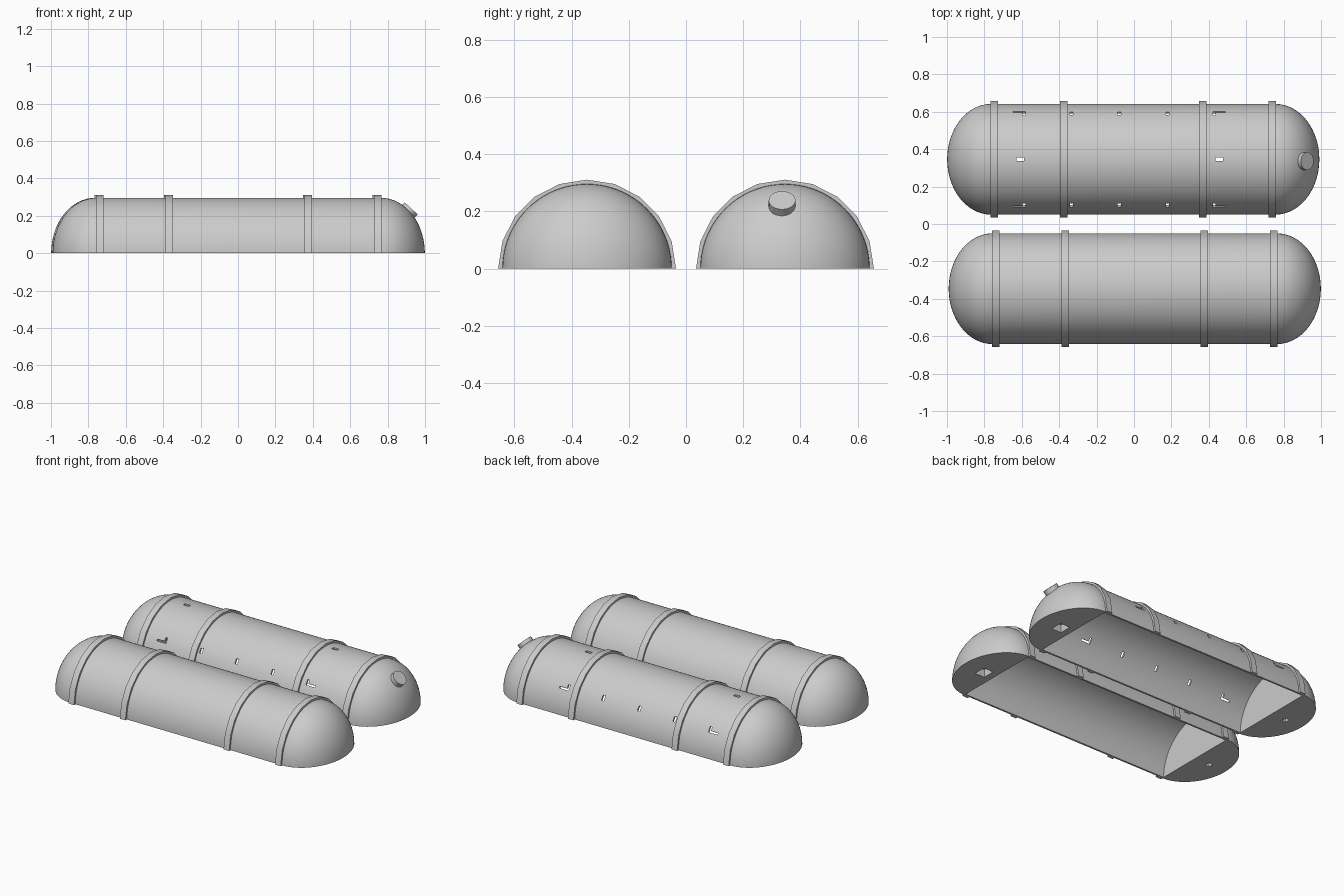
import bpy, bmesh
from math import sin, cos, pi, radians
from mathutils import Matrix, Vector

if "Cube" in bpy.data.objects:
    bpy.data.objects.remove(bpy.data.objects["Cube"])

grey = bpy.data.materials.new("plain grey")
grey.use_nodes = True
COLOUR = (0.6, 0.6, 0.6, 1)
grey.diffuse_color = COLOUR
grey.node_tree.nodes["Principled BSDF"].inputs["Base Color"].default_value = COLOUR

R, WALL = 0.296, 0.012        # shell radius and thickness
STRAIGHT, TIP = 0.76, 0.995   # half length of the tube, and of the whole tank
SPACING, SHIFT = 0.346, 0.004


def finish(name, bm, location=(0, 0, 0)):
    bmesh.ops.recalc_face_normals(bm, faces=bm.faces)
    mesh = bpy.data.meshes.new(name)
    bm.to_mesh(mesh)
    bm.free()
    mesh.materials.append(grey)
    ob = bpy.data.objects.new(name, mesh)
    ob.location = location
    bpy.context.collection.objects.link(ob)
    return ob


def smooth(ob, angle=35):
    bpy.ops.object.select_all(action='DESELECT')
    ob.select_set(True)
    bpy.context.view_layer.objects.active = ob
    bpy.ops.object.shade_smooth_by_angle(angle=radians(angle))


def half_loft(bm, stations, segs):
    """Closed solid of half rings (x, radius) standing on z = 0."""
    rings = []
    for x, r in stations:
        if r < 1e-4:
            rings.append([bm.verts.new((x, 0, 0))] * (segs + 1))
        else:
            rings.append([bm.verts.new((x, r * cos(pi * i / segs), r * sin(pi * i / segs)))
                          for i in range(segs + 1)])
    for a, b in zip(rings, rings[1:]):
        for i in range(segs):
            face = list(dict.fromkeys((a[i], a[i + 1], b[i + 1], b[i])))
            bm.faces.new(face)
    outline = [k[0] for k in rings] + [k[-1] for k in reversed(rings)]
    bm.faces.new(list(dict.fromkeys(outline)))
    for ring in (rings[0], rings[-1]):
        if ring[0] is not ring[1]:
            bm.faces.new(ring)


def box(bm, centre, size, turn=0):
    m = (Matrix.Rotation(turn, 4, 'X') @ Matrix.Translation(centre)
         @ Matrix.Diagonal((*size, 1)))
    bmesh.ops.create_cube(bm, size=1, matrix=m)


def carve(ob, bm):
    cutter = finish("cutter", bm, ob.location)
    cutter.hide_render = True
    mod = ob.modifiers.new("carve", 'BOOLEAN')
    mod.operation, mod.solver, mod.object = 'DIFFERENCE', 'EXACT', cutter
    mod.use_self = True
    bpy.context.view_layer.update()
    graph = bpy.context.evaluated_depsgraph_get()
    mesh = bpy.data.meshes.new_from_object(ob.evaluated_get(graph))
    ob.modifiers.clear()
    ob.data = mesh
    bpy.data.objects.remove(cutter)


def tank(name, place):
    # Half capsule with domed ends
    dome = [(STRAIGHT + (TIP - STRAIGHT) * sin(t), R * cos(t))
            for t in (pi / 2 * k / 16 for k in range(17))]
    bm = bmesh.new()
    half_loft(bm, [(-x, r) for x, r in reversed(dome)] + dome, 64)
    body = finish(name + "_shell", bm, place)

    # Open hollow under the tube and sockets under the domes
    bm = bmesh.new()
    bmesh.ops.create_cone(bm, cap_ends=True, segments=128, radius1=R - WALL,
                          radius2=R - WALL, depth=2 * STRAIGHT,
                          matrix=Matrix.Rotation(pi / 2, 4, 'Y'))
    box(bm, (0.84, -0.02, 0), (0.07, 0.08, 0.1))
    box(bm, (-0.87, 0, 0), (0.03, 0.035, 0.06))
    carve(body, bm)

    # Raised bands
    for i, x in enumerate((-0.742, -0.372, 0.372, 0.742)):
        bm = bmesh.new()
        outer, inner = 0.311, R - 0.004
        loops = []
        for bx in (x - 0.02, x + 0.02):
            for r in (outer, inner):
                loops.append([bm.verts.new((bx, r * cos(pi * k / 10), r * sin(pi * k / 10)))
                              for k in range(11)])
        order = [loops[0], loops[2], loops[3], loops[1]]
        for a, b in zip(order, order[1:] + order[:1]):
            for k in range(10):
                bm.faces.new((a[k], a[k + 1], b[k + 1], b[k]))
        for k in (0, -1):
            bm.faces.new([loop[k] for loop in order])
        smooth(finish(f"{name}_band_{i + 1}", bm, place))
    return body


plain = tank("front_tank", (SHIFT, -SPACING, 0))
smooth(plain)

# Slots through the rear tank: corner brackets and upright slits on both flanks
rear_place = (-SHIFT, SPACING, 0)
rear = tank("rear_tank", rear_place)
bm = bmesh.new()
for side in (-1, 1):
    turn = -side * radians(56)
    for x in (-0.33, -0.075, 0.183):
        box(bm, (x, 0, R), (0.017, 0.032, 0.06), turn)
    for x, inward in ((-0.61, 1), (0.46, -1)):
        box(bm, (x, side * 0.012, R), (0.066, 0.011, 0.06), turn)
        box(bm, (x + inward * 0.026, 0, R), (0.014, 0.034, 0.06), turn)
for x in (-0.605, 0.46):
    box(bm, (x, 0, R), (0.04, 0.019, 0.06))
carve(rear, bm)
smooth(rear)

# Round filler cap on the rear tank's left dome
bm = bmesh.new()
tilt = Vector((0.68, 0, 0.73)).to_track_quat('Z', 'Y').to_matrix().to_4x4()
bmesh.ops.create_cone(bm, cap_ends=True, segments=24, radius1=0.047, radius2=0.047,
                      depth=0.06, matrix=Matrix.Translation((0.91, -0.01, 0.217)) @ tilt)
smooth(finish("filler_cap", bm, rear_place))
